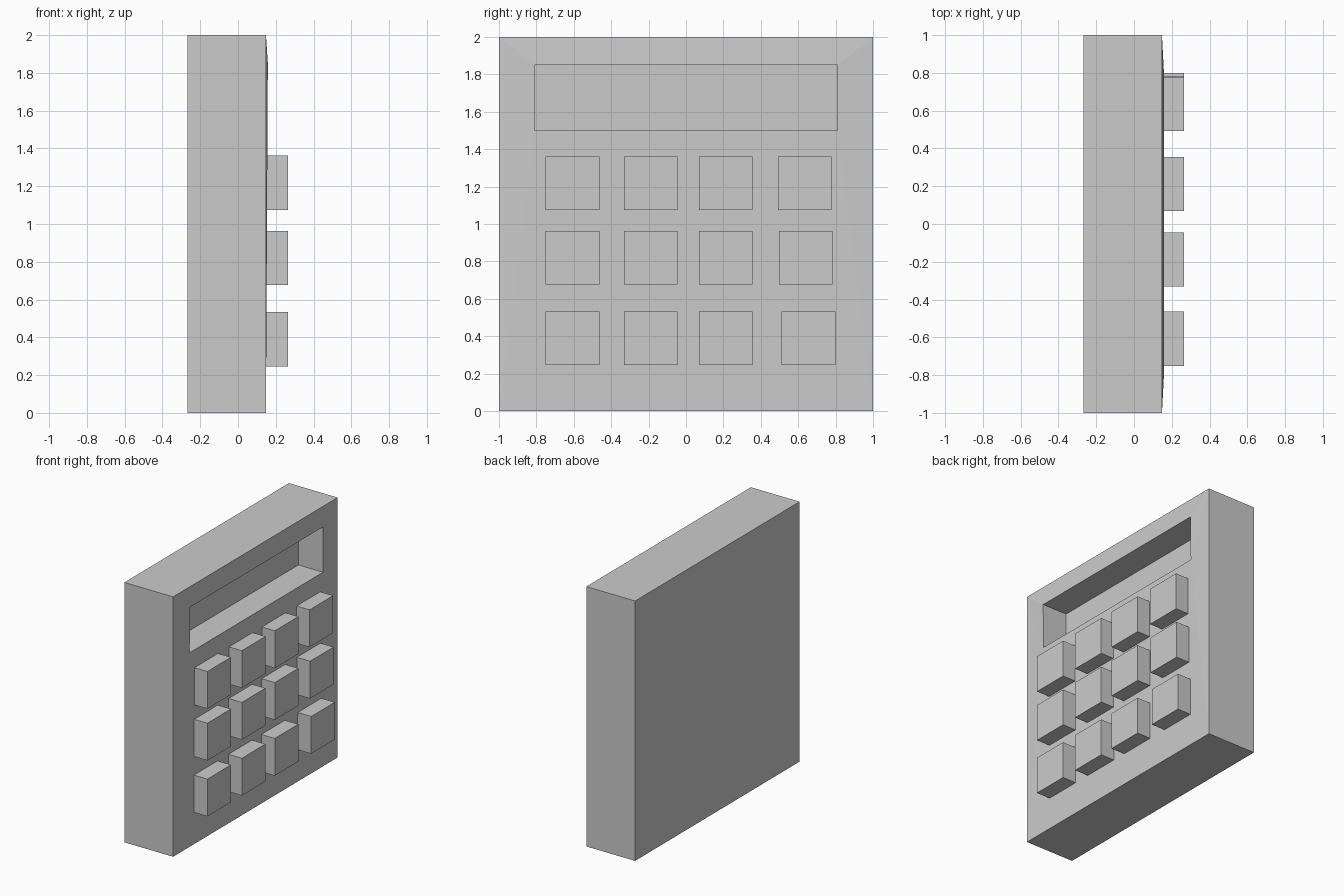
import bpy
import bmesh

cube = bpy.data.objects.get("Cube")
if cube:
    bpy.data.objects.remove(cube, do_unlink=True)

GREY = (0.6, 0.6, 0.6, 1)
grey = bpy.data.materials.new("plain grey")
grey.use_nodes = True
grey.diffuse_color = GREY
grey.node_tree.nodes["Principled BSDF"].inputs["Base Color"].default_value = GREY


def add_object(name, bm):
    bmesh.ops.recalc_face_normals(bm, faces=bm.faces[:])
    mesh = bpy.data.meshes.new(name)
    bm.to_mesh(mesh)
    bm.free()
    mesh.materials.append(grey)
    obj = bpy.data.objects.new(name, mesh)
    bpy.context.collection.objects.link(obj)
    return obj


def loop(bm, y, z0, z1, x0, x1):
    """Rectangle facing +x; x0 is its depth at the bottom, x1 at the top."""
    return [bm.verts.new(p) for p in
            ((x0, -y, z0), (x0, y, z0), (x1, y, z1), (x1, -y, z1))]


# Case: back, sides, slightly raised face and sunken screen
bm = bmesh.new()
rings = [
    loop(bm, 1, 0, 2, -0.267, -0.267),
    loop(bm, 1, 0, 2, 0.148, 0.148),
    loop(bm, 0.81, 0.24, 1.85, 0.149, 0.158),
]
# The screen opening shares its top edge with the raised face
low = [bm.verts.new((0.156, s * 0.81, 1.5)) for s in (-1, 1)]
opening = low + rings[2][2:]
floor = loop(bm, 0.81, 1.5, 1.85, -0.053, -0.053)

bm.faces.new(rings[0])
for a, b in ((rings[0], rings[1]), (opening, floor)):
    for i in range(4):
        j = (i + 1) % 4
        bm.faces.new((a[i], a[j], b[j], b[i]))
bm.faces.new(floor)

# Face border, with the screen corners joined into the side strips
o, p = rings[1], rings[2]
bm.faces.new((o[0], o[1], p[1], p[0]))
bm.faces.new((o[2], o[3], p[3], p[2]))
for outer0, outer1, p0, mid, p1 in ((o[0], o[3], p[0], low[0], p[3]),
                                    (o[1], o[2], p[1], low[1], p[2])):
    bm.faces.new((outer0, p0, mid))
    bm.faces.new((outer0, mid, outer1))
    bm.faces.new((outer1, mid, p1))
bm.faces.new((p[0], p[1], low[1], low[0]))
add_object("case", bm)

# Keys: three rows of four, the last column drifting slightly per row
SIZE, BACK, FRONT = 0.287, 0.14, 0.265
columns = (-0.607, -0.188, 0.212)
rows = ((1.218, 0.635), (0.82, 0.641), (0.39, 0.655))
for r, (z, last) in enumerate(rows, 1):
    for c, y in enumerate(columns + (last,), 1):
        bm = bmesh.new()
        bmesh.ops.create_cube(bm, size=1)
        bmesh.ops.scale(bm, vec=(FRONT - BACK, SIZE, SIZE), verts=bm.verts)
        bmesh.ops.translate(bm, vec=((FRONT + BACK) / 2, y, z), verts=bm.verts)
        add_object(f"key_row{r}_column{c}", bm)
